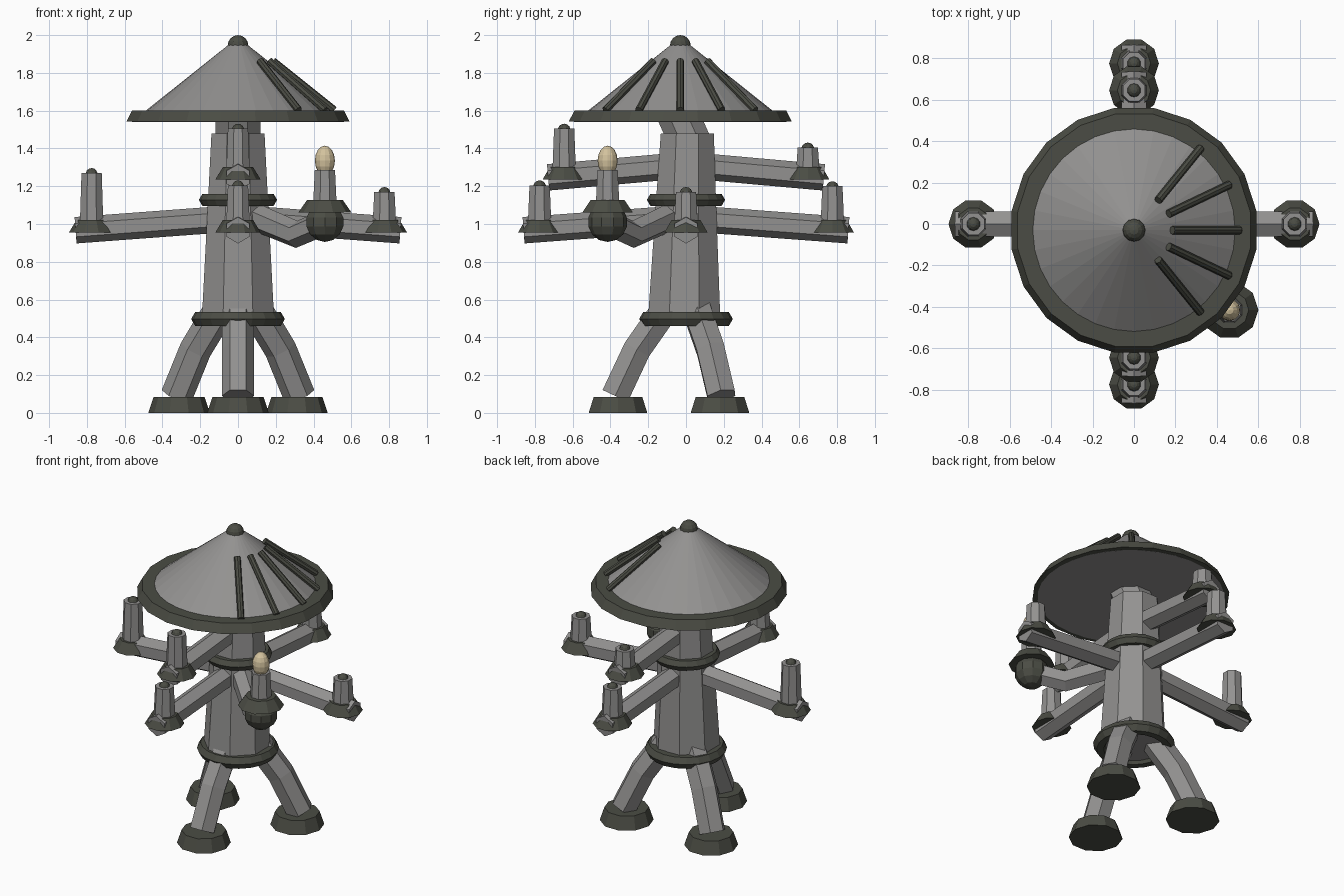
import bpy, bmesh
from math import radians, sin, cos, pi
from mathutils import Vector

if "Cube" in bpy.data.objects:
    bpy.data.objects.remove(bpy.data.objects["Cube"], do_unlink=True)


def material(name, rgb):
    m = bpy.data.materials.new(name)
    m.use_nodes = True
    m.diffuse_color = (*rgb, 1)
    m.node_tree.nodes["Principled BSDF"].inputs["Base Color"].default_value = (*rgb, 1)
    return m


GREY = material("warm grey", (0.29, 0.285, 0.28))
DARK = material("dark olive grey", (0.07, 0.073, 0.058))
CREAM = material("cream flame", (0.65, 0.54, 0.34))


def finish(name, bm, mat):
    bmesh.ops.recalc_face_normals(bm, faces=bm.faces)
    me = bpy.data.meshes.new(name)
    bm.to_mesh(me)
    bm.free()
    me.materials.append(mat)
    ob = bpy.data.objects.new(name, me)
    bpy.context.collection.objects.link(ob)
    return ob


def tube(name, path, radii, mat, sides=8, turn=0.0, level=False):
    """Closed loft of regular polygons along a path."""
    bm = bmesh.new()
    pts = [Vector(p) for p in path]
    rings = []
    for i, (p, r) in enumerate(zip(pts, radii)):
        t = (pts[min(i + 1, len(pts) - 1)] - pts[max(i - 1, 0)]).normalized()
        if level or abs(t.z) > 0.999:
            side, up = Vector((1, 0, 0)), Vector((0, 1, 0))
        else:
            side = t.cross(Vector((0, 0, 1))).normalized()
            up = side.cross(t)
        angles = [radians(turn) + 2 * pi * k / sides for k in range(sides)]
        rings.append([bm.verts.new(p + r * (cos(a) * side + sin(a) * up)) for a in angles])
    for a, b in zip(rings, rings[1:]):
        for k in range(sides):
            n = (k + 1) % sides
            bm.faces.new((a[k], a[n], b[n], b[k]))
    bm.faces.new(rings[0])
    bm.faces.new(rings[-1])
    return finish(name, bm, mat)


def frustum(name, x, y, z0, z1, r0, r1, mat, sides=10, turn=0.0):
    return tube(name, [(x, y, z0), (x, y, z1)], (r0, r1), mat, sides, turn)


def ball(name, loc, r, mat, stretch=1.0, u=10, v=7):
    bm = bmesh.new()
    bmesh.ops.create_uvsphere(bm, u_segments=u, v_segments=v, radius=r)
    for vert in bm.verts:
        vert.co.z *= stretch
    ob = finish(name, bm, mat)
    ob.location = loc


def collar(name, z, major, minor):
    bpy.ops.mesh.primitive_torus_add(location=(0, 0, z), major_radius=major, minor_radius=minor,
                                     major_segments=20, minor_segments=6)
    ob = bpy.context.object
    ob.name = name
    ob.data.materials.append(DARK)


def polar(angle, r, z, y0=0.0):
    return (r * cos(radians(angle)), y0 + r * sin(radians(angle)), z)


# Column, leaning neck and collars
tube("column", [(0, -0.01, 0.48), (0, 0, 1.12), (0, 0.007, 1.48)],
     (0.208, 0.172, 0.152), GREY, 8, 22.5, level=True)
tube("neck", [(0, 0.01, 1.46), (0, -0.03, 1.55)], (0.13, 0.13), GREY, 8, 22.5, level=True)
collar("lower_collar", 0.497, 0.205, 0.043)
collar("upper_collar", 1.128, 0.17, 0.037)

# Three legs and feet
for i, a in enumerate((-90, 30, 150)):
    tube(f"leg_{i}", [polar(a, 0.11, 0.55), polar(a, 0.26, 0.335), polar(a, 0.375, 0.09)],
         (0.085, 0.085, 0.085), GREY, 6)
    x, y, _ = polar(a, 0.36, 0)
    frustum(f"foot_{i}", x, y, 0, 0.085, 0.163, 0.135, DARK)


def candle(tag, x, y, z, top, r=0.12):
    frustum("saucer_" + tag, x, y, z, z + 0.066, r, r * 0.67, DARK)
    frustum("candle_" + tag, x, y, z + 0.05, top, 0.067, 0.058, GREY, 8, 22.5)


# Straight arms: tag, direction, length, saucer height, candle top
ARMS = [("left", 0, 0.86, 0.955, 1.17), ("right", 180, 0.86, 0.955, 1.27),
        ("front", -90, 0.86, 0.955, 1.205), ("back", 90, 0.86, 0.955, 1.2),
        ("upper_front", -90, 0.73, 1.235, 1.505), ("upper_back", 90, 0.73, 1.235, 1.405)]
for tag, a, length, z, top in ARMS:
    tube("arm_" + tag, [polar(a, 0.08, z + 0.07), polar(a, length, z + 0.012)],
         (0.07, 0.07), GREY, 6, 90)
    x, y, _ = polar(a, length - 0.085, 0)
    candle(tag, x, y, z, top)
    ball("wick_" + tag, (x, y, top - 0.008), 0.034, DARK)

# Bent arm with a ball joint and a lit candle
lx, ly = 0.46, -0.415
tube("bent_arm", [(0.06, -0.055, 1.05), (0.31, -0.28, 0.945), (lx, ly, 1.01)],
     (0.075, 0.072, 0.07), GREY, 6, 90)
ball("ball_joint", (lx, ly, 1.01), 0.105, DARK)
candle("lit", lx, ly, 1.062, 1.285, 0.14)
ball("flame", (lx, ly, 1.335), 0.053, CREAM, 1.5, 12, 8)

# Conical roof with rim, knob and ribs on one side
RY = -0.03
frustum("roof_rim", 0, RY, 1.542, 1.6, 0.598, 0.568, DARK, 20, 9)
frustum("roof_cone", 0, RY, 1.539, 1.965, 0.565, 0.03, GREY, 32)
ball("roof_knob", (0, RY, 1.945), 0.055, DARK, 1.0, 12, 8)
for i in range(5):
    a = (i - 2) * 25.5
    tube(f"roof_rib_{i}", [polar(a, 0.185, 1.863, RY), polar(a, 0.51, 1.603, RY)],
         (0.02, 0.02), DARK, 8)
